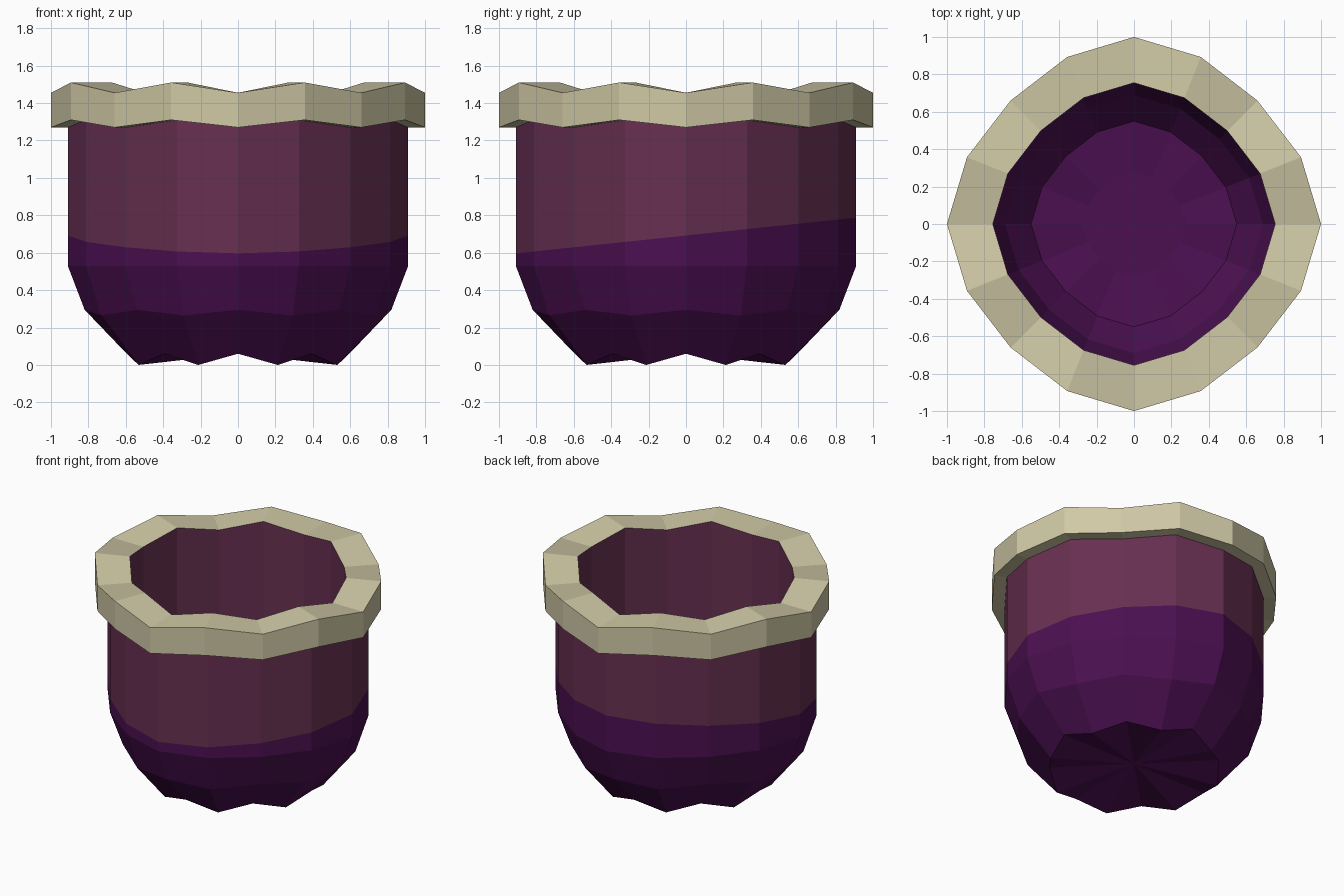
import bpy, bmesh, math
from mathutils import Vector

if "Cube" in bpy.data.objects:
    bpy.data.objects.remove(bpy.data.objects["Cube"])

# One quadrant of the slightly squared 16-sided outline, repeated by rotation
QUAD = [(1.0, 0.0), (0.893, 0.357), (0.66, 0.66), (0.357, 0.893)]
OUTLINE = []
for q in range(4):
    c, s = round(math.cos(q * math.pi / 2)), round(math.sin(q * math.pi / 2))
    OUTLINE += [(x * c - y * s, x * s + y * c) for x, y in QUAD]


def material(name, rgb):
    m = bpy.data.materials.new(name)
    m.diffuse_color = (*rgb, 1)
    m.use_nodes = True
    m.node_tree.nodes["Principled BSDF"].inputs["Base Color"].default_value = m.diffuse_color
    return m


def loft(profile):
    """Profile rows: radius, z at even corners, z at odd corners (wavy rings)."""
    bm = bmesh.new()
    rings = []
    for r, z_even, z_odd in profile:
        if r == 0:
            rings.append([bm.verts.new((0, 0, z_even))] * 16)
        else:
            rings.append([bm.verts.new((x * r, y * r, z_odd if i % 2 else z_even))
                          for i, (x, y) in enumerate(OUTLINE)])
    for a, b in zip(rings, rings[1:]):
        for i in range(16):
            j = (i + 1) % 16
            corners = list(dict.fromkeys((a[i], a[j], b[j], b[i])))
            bm.faces.new(corners)
    return bm


def finish(bm, name, mats):
    me = bpy.data.meshes.new(name)
    bm.to_mesh(me)
    bm.free()
    for m in mats:
        me.materials.append(m)
    ob = bpy.data.objects.new(name, me)
    bpy.context.collection.objects.link(ob)
    return ob


cream = material("cream", (0.63, 0.58, 0.38))
plum = material("plum", (0.135, 0.029, 0.082))
purple = material("deep purple", (0.070, 0.005, 0.082))

# Pot body: outside from the base up, then inside from the rim down to the floor
outer = loft([(0, 0.06, 0), (0.595, 0.06, 0.0), (0.82, 0.295, 0.265),
              (0.91, 0.53, 0.53), (0.91, 1.27, 1.31)])
inner = loft([(0.755, 1.455, 1.51), (0.755, 0.55, 0.55), (0.69, 0.36, 0.34),
              (0.55, 0.19, 0.16), (0.28, 0.15, 0.15), (0, 0.15, 0)])

# Two-tone split along a plane tilted up toward the back
point = Vector((0, 0, 0.692))
normal = Vector((0, -0.105, 1)).normalized()
for bm, name in ((outer, "pot_body"), (inner, "pot_inside")):
    bmesh.ops.bisect_plane(bm, geom=bm.verts[:] + bm.edges[:] + bm.faces[:],
                           plane_co=point, plane_no=normal)
    for f in bm.faces:
        above = (f.calc_center_median() - point).dot(normal) > 0
        f.material_index = 0 if above else 1
    finish(bm, name, (plum, purple))

# Wavy rim: underside, outer band and top
rim = loft([(0.91, 1.27, 1.31), (1.0, 1.27, 1.31),
            (1.0, 1.455, 1.51), (0.755, 1.455, 1.51)])
finish(rim, "rim", (cream,))
